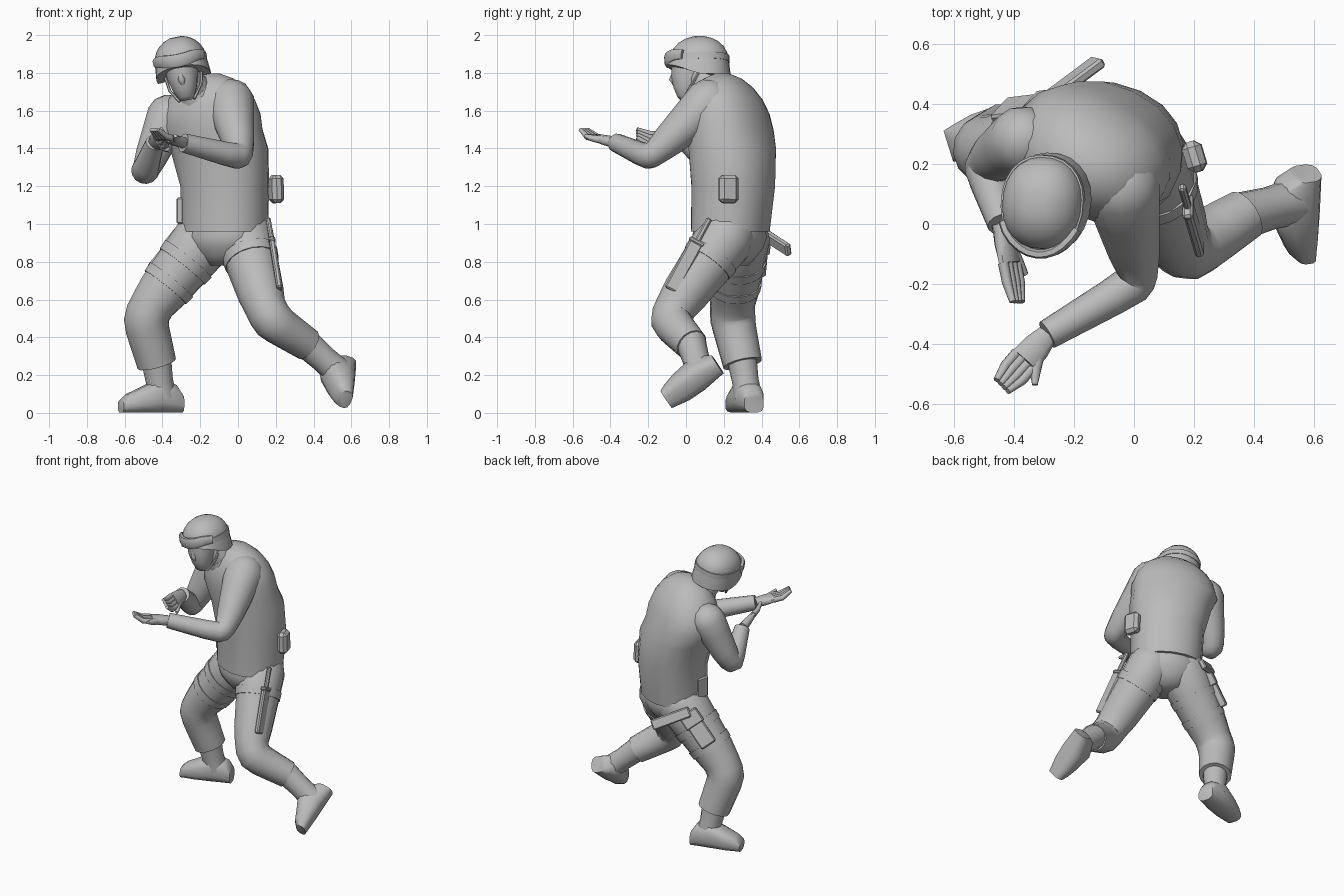
import bpy, bmesh, math
from mathutils import Vector, Matrix, Euler

cube = bpy.data.objects.get("Cube")
if cube:
    bpy.data.objects.remove(cube, do_unlink=True)

grey = bpy.data.materials.new("plain grey")
grey.use_nodes = True
grey.diffuse_color = (.5, .5, .5, 1)
grey.node_tree.nodes["Principled BSDF"].inputs["Base Color"].default_value = grey.diffuse_color

ACROSS, BACK, UP = Vector((1, 0, 0)), Vector((0, 1, 0)), Vector((0, 0, 1))
UPRIGHT = Matrix.Identity(4)


def frame(x, y, z, origin):
    return Matrix.Translation(origin) @ Matrix((x, y, z)).transposed().to_4x4()


def finish(name, bm, matrix, angle):
    bmesh.ops.recalc_face_normals(bm, faces=bm.faces)
    mesh = bpy.data.meshes.new(name)
    bm.to_mesh(mesh)
    bm.free()
    mesh.materials.append(grey)
    part = bpy.data.objects.new(name, mesh)
    bpy.context.collection.objects.link(part)
    part.matrix_world = matrix
    bpy.ops.object.select_all(action='DESELECT')
    part.select_set(True)
    bpy.context.view_layer.objects.active = part
    bpy.ops.object.shade_smooth_by_angle(angle=math.radians(angle))


def loft(name, stations, ref=BACK, axis=None, sides=14, power=2, matrix=UPRIGHT, edit=None):
    """Skin rings; a station is (centre, radius along ref, radius across it)."""
    bm = bmesh.new()
    centres = [Vector(station[0]) for station in stations]
    rings, u = [], Vector(ref)
    for i, (centre, along, across) in enumerate(stations):
        before = centres[i] - centres[max(i - 1, 0)]
        after = centres[min(i + 1, len(centres) - 1)] - centres[i]
        tangent = axis or (before.normalized() + after.normalized()).normalized()
        u = (u - tangent * u.dot(tangent)).normalized()
        v = tangent.cross(u)
        ring = []
        for k in range(sides):
            turn = math.tau * (k + .5) / sides
            c, s = [math.copysign(abs(f(turn)) ** (2 / power), f(turn)) for f in (math.cos, math.sin)]
            ring.append(bm.verts.new(centres[i] + u * c * along + v * s * across))
        rings.append(ring)
    for low, high in zip(rings, rings[1:]):
        for k in range(sides):
            n = (k + 1) % sides
            bm.faces.new((low[k], low[n], high[n], high[k]))
    bm.faces.new(rings[0])
    bm.faces.new(rings[-1])
    if edit:
        for vert in bm.verts:
            edit(vert.co)
    finish(name, bm, matrix, 50)


def tube(name, points, radii, **options):
    loft(name, [(p, r, r) for p, r in zip(points, radii)], **options)


def block(name, start, end, width, thick, face, bevel=.008):
    """Bevelled box from start to end, its thin side along face."""
    start, end, face = Vector(start), Vector(end), Vector(face)
    z = (end - start).normalized()
    y = (face - z * face.dot(z)).normalized()
    bm = bmesh.new()
    bmesh.ops.create_cube(bm, size=1)
    bmesh.ops.scale(bm, vec=(width, thick, (end - start).length), verts=bm.verts)
    bmesh.ops.bevel(bm, geom=bm.edges[:], offset=bevel, segments=1, affect='EDGES')
    finish(name, bm, frame(y.cross(z), y, z, (start + end) / 2), 25)


def mix(a, b, t):
    return a + (b - a) * t


def limb(name, root, joint, end, thick, middle, thin, bend):
    """Tapered limb with a domed root; its joint is a corner rounded from bend on."""
    points, radii = [], []
    inward = (root - joint).normalized()
    for angle in (1.4, 1, .5):
        points.append(root + inward * thick * math.sin(angle))
        radii.append(thick * math.cos(angle))
    for t in (0, .25, .5, .7):
        points.append(mix(root, joint, t))
        radii.append(mix(thick, middle, t))
    for t in (.25, .5, .75):
        enter, leave = mix(root, joint, mix(bend, 1, t)), mix(joint, end, t * (1 - bend))
        points.append(mix(enter, leave, t))
        radii.append(middle)
    for t in (.3, .6, 1):
        points.append(mix(joint, end, t))
        radii.append(mix(middle, thin, t))
    tube(name, points, radii, ref=ACROSS)


# Joints of the crouching pose
left_hip, left_knee, left_cuff = Vector((.035, .21, .93)), Vector((.16, -.1, .5)), Vector((.37, .03, .36))
right_hip, right_knee, right_cuff = Vector((-.17, .28, .93)), Vector((-.5, .24, .52)), Vector((-.43, .3, .26))
left_shoulder, left_elbow, left_wrist = Vector((-.04, .12, 1.64)), Vector((.02, -.19, 1.35)), Vector((-.29, -.37, 1.43))
right_shoulder, right_elbow, right_wrist = Vector((-.37, .28, 1.57)), Vector((-.5, .2, 1.26)), Vector((-.44, 0, 1.43))

# Torso: straight body with a domed back and shoulders, turned sideways
lateral = Euler((0, 0, math.radians(-25))).to_matrix() @ ACROSS
torso = [((-.07, .235, .96), .23, .2), ((-.07, .25, 1.2), .235, .215), ((-.1, .245, 1.4), .265, .22)]
for step in range(6):
    tilt = math.radians(step * 16)
    rise, width = math.sin(tilt), math.cos(tilt)
    torso.append(((-.14, mix(.235, .19, rise), 1.5 + .3 * rise), .28 * width, .21 * width))
loft("torso", torso, lateral, UP, 18, 2.2)
pelvis = [((-.07, .23, .78 + .1 * t), .09 + .13 * math.sin(t), .1 + .09 * math.sin(t)) for t in (0, .5, 1, 1.5, 2)]
loft("pelvis", pelvis, lateral, UP, 18, 2.2)
neck_base, neck_top = Vector((-.2, .17, 1.66)), Vector((-.29, .06, 1.8))
tube("neck", (neck_base, neck_top), (.1, .075))
tube("collar", (neck_base, mix(neck_base, neck_top, .45)), (.14, .09))

# Arms and legs
limb("left_arm", left_shoulder, left_elbow, left_wrist, .13, .068, .05, .85)
limb("right_arm", right_shoulder, right_elbow, right_wrist, .115, .074, .05, .8)
limb("left_leg", left_hip, left_knee, left_cuff, .155, .11, .088, .75)
limb("right_leg", right_hip, right_knee, right_cuff, .165, .12, .105, .75)


# Hands: a flat palm, four slightly curled fingers and a thumb
def hand(side, wrist, tip, spread, thumb_side):
    spread = Vector(spread).normalized()
    knuckle = mix(wrist, tip, .5) - UP * .012
    palm = [(wrist, .037, .03), (mix(wrist, knuckle, .5), .05, .028), (knuckle, .053, .022)]
    loft(side + "_palm", palm, spread, sides=10, power=2.5)
    for finger in range(4):
        shift = spread * (finger - 1.5) * .025
        bend = mix(knuckle, tip, .5) - UP * .015
        tube(f"{side}_finger_{finger + 1}", (knuckle + shift, bend + shift, tip + shift * .7),
             (.018, .017, .011), sides=8)
    outward = spread * thumb_side
    thumb_tip = mix(knuckle, tip, .3) + outward * .08
    tube(side + "_thumb", (mix(wrist, knuckle, .3), knuckle + outward * .05, thumb_tip),
         (.025, .02, .01), sides=8)


hand("left", left_wrist, Vector((-.44, -.54, 1.5)), (-1, 1, 0), -1)
hand("right", right_wrist, Vector((-.39, -.26, 1.48)), (.7, 0, -1), 1)


# Boots: one shape set on each sole, with a shaft up to the trouser cuff
def boot(side, heel, toe, top, cuff):
    heel, toe, top = Vector(heel), Vector(toe), Vector(top)
    forward = (toe - heel).normalized()
    top = (top - forward * top.dot(forward)).normalized()
    stations = []
    for t, height in ((0, .1), (.1, .15), (.4, .18), (.7, .13), (.9, .1), (1, .07)):
        width = .055 + .03 * math.sin(math.pi * t)
        stations.append((mix(heel, toe, t) + top * height / 2, height / 2, width))
    loft(side + "_boot", stations, top, forward, 12, 2.8)
    ankle = mix(heel, toe, .32) + top * .08
    tube(side + "_boot_shaft", (mix(cuff, ankle, -.1), mix(cuff, ankle, .5), ankle), (.08, .072, .078))


boot("left", (.62, .175, .24), (.6, -.1, .06), (-.9, 0, .4), left_cuff)
boot("right", (-.3, .36, 0), (-.62, .26, 0), UP, right_cuff)

# Thigh straps
for name, hip, knee, t, radius in (("left_strap", left_hip, left_knee, .22, .15),
                                   ("right_upper_strap", right_hip, right_knee, .28, .158),
                                   ("right_lower_strap", right_hip, right_knee, .55, .146)):
    tube(name, (mix(hip, knee, t), mix(hip, knee, t + .1)), (radius, radius - .005), sides=18)

# Head and helmet share one tilted frame
tilt = [math.radians(angle) for angle in (3, -11, -6)]
head = Matrix.Translation((-.305, .065, 1.87)) @ Euler(tilt).to_matrix().to_4x4()
face = []
for t in (0, .1, .3, .6, 1):
    swell = math.sin(t * math.pi / 2) ** .7
    face.append(((0, mix(-.075, -.03, t), mix(-.215, 0, t)), mix(.03, .092, swell), mix(.025, .11, swell)))
loft("face", face, ACROSS, UP, 16, 2.2, head)
tube("nose", ((0, -.125, -.05), (0, -.14, -.1), (0, -.13, -.125)), (.01, .02, .012), sides=8, matrix=head)
for name, way in (("left_chin_strap", 1), ("right_chin_strap", -1)):
    tube(name, ((way * .1, .02, -.07), (way * .085, -.03, -.15), (way * .04, -.08, -.215)),
         (.008, .008, .008), sides=6, matrix=head)


def lift_brow(co):
    # the rim rises over the face and dips at the ears
    if co.z < 0:
        co.z *= 1 - .75 * max(0, -co.y / .17) ** .8


helmet = [((0, 0, -.105), .145, .17), ((0, 0, -.08), .144, .168)]
for step in range(6):
    angle = math.radians(step * 15)
    helmet.append(((0, .005, .125 * math.sin(angle)), .136 * math.cos(angle), .156 * math.cos(angle)))
loft("helmet", helmet, ACROSS, UP, 24, 2.2, head, lift_brow)

# Goggles wrapped round the helmet front, with a band behind
goggles = []
for step in range(-5, 6):
    angle = math.radians(step * 13)
    centre = (.138 * math.sin(angle), -.165 * math.cos(angle), .015 - .012 * abs(math.cos(2 * angle)))
    goggles.append((centre, .018 + .018 * math.cos(angle), .016))
loft("goggles", goggles, UP, sides=8, power=3, matrix=head)
loft("goggle_band", [((0, .005, z), .14, .161) for z in (-.02, .015)], ACROSS, UP, 24, 2.2, head)

# Belt pouches
block("left_hip_pouch", (.205, .225, 1.11), (.2, .225, 1.26), .105, .065, ACROSS + BACK * .3, bevel=.02)
block("right_hip_pouch", (-.295, .25, 1), (-.295, .25, 1.14), .09, .04, BACK * .3 - ACROSS)

# Knife strapped to the left thigh
pommel, tip = Vector((.16, .125, 1.03)), Vector((.22, -.08, .65))
block("knife_handle", pommel, mix(pommel, tip, .4), .03, .025, ACROSS)
block("knife_guard", mix(pommel, tip, .3), mix(pommel, tip, .36), .09, .035, ACROSS)
block("knife_sheath", mix(pommel, tip, .34), tip, .075, .03, ACROSS)

# Holster on the right thigh with the pistol grip sticking out behind
outward = Vector((-.5, .8, .4)).normalized()
holster_top, holster_end = [mix(right_hip, right_knee, t) + outward * .15 for t in (.12, .6)]
block("holster", holster_top, holster_end, .11, .05, outward)
block("holster_flap", holster_top, mix(holster_top, holster_end, .4), .13, .06, outward)
block("pistol_grip", (-.31, .4, .955), (-.115, .545, .86), .07, .035, outward)
